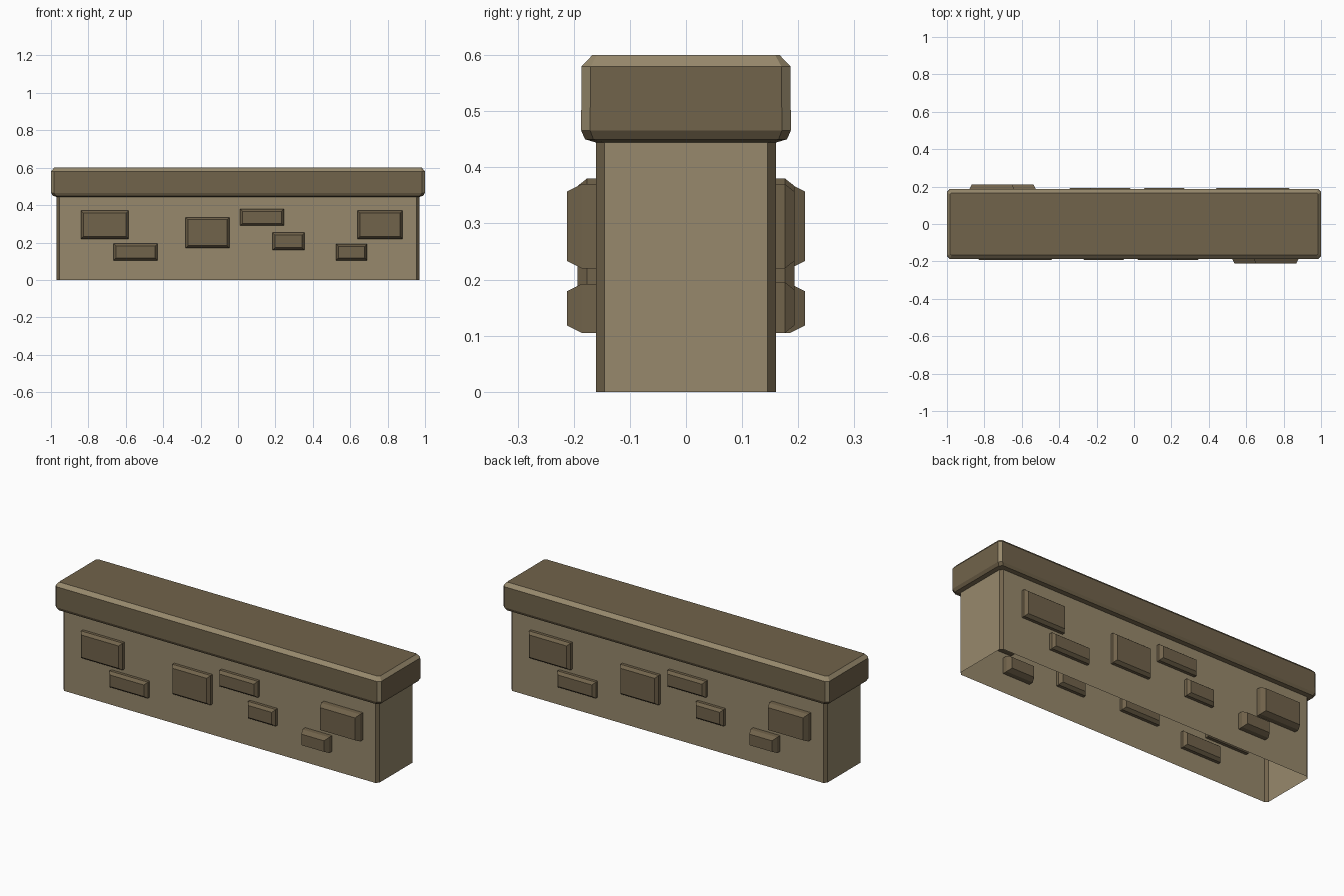
import bpy, bmesh

if "Cube" in bpy.data.objects:
    bpy.data.objects.remove(bpy.data.objects["Cube"])


def material(name, rgb):
    m = bpy.data.materials.new(name)
    m.diffuse_color = (*rgb, 1)
    m.use_nodes = True
    m.node_tree.nodes["Principled BSDF"].inputs["Base Color"].default_value = m.diffuse_color
    return m


LIGHT = material("light_stone", (0.31, 0.25, 0.15))
DARK = material("dark_stone", (0.165, 0.125, 0.07))


def loft(name, rings, cap_start, cap_end, mat_rule):
    """Skin a stack of closed rings; mat_rule(level, side) gives the slot."""
    bm = bmesh.new()
    vs = [[bm.verts.new(p) for p in ring] for ring in rings]
    n = len(vs[0])
    for k in range(len(vs) - 1):
        for i in range(n):
            j = (i + 1) % n
            f = bm.faces.new((vs[k][i], vs[k][j], vs[k + 1][j], vs[k + 1][i]))
            f.material_index = mat_rule(k, i)
    if cap_start:
        bm.faces.new(vs[0][::-1]).material_index = 1
    if cap_end:
        bm.faces.new(vs[-1]).material_index = 1
    bmesh.ops.recalc_face_normals(bm, faces=bm.faces)
    me = bpy.data.meshes.new(name)
    bm.to_mesh(me)
    bm.free()
    me.materials.append(LIGHT)
    me.materials.append(DARK)
    ob = bpy.data.objects.new(name, me)
    bpy.context.collection.objects.link(ob)
    return ob


def chamfered_rect(x, y, z, c):
    return [(x - c, -y, z), (x, -y + c, z), (x, y - c, z), (x - c, y, z),
            (-x + c, y, z), (-x, y - c, z), (-x, -y + c, z), (-x + c, -y, z)]


# Wall: hollow shell, open below, with dark chamfered corners
loft("wall", [chamfered_rect(0.97, 0.16, z, 0.015) for z in (0, 0.444)],
     False, False, lambda k, i: 1 if i % 2 == 0 else 0)

# Coping slab flaring out from the wall top, with a light worn upper edge
profile = [(0.97, 0.16, 0.444, 0.015), (0.99, 0.18, 0.45, 0.015),
           (1.0, 0.187, 0.466, 0.016), (1.0, 0.186, 0.58, 0.016),
           (0.983, 0.167, 0.6, 0.008)]
loft("coping", [chamfered_rect(*p) for p in profile], False, True,
     lambda k, i: 0 if k == 3 or (k == 2 and i % 2 == 0) else 1)

# Raised bricks: x range, z range, half depth; each straddles the wall skin
BRICKS = [(-0.84, -0.585, 0.22, 0.37, 0.033),
          (-0.665, -0.43, 0.105, 0.195, 0.033),
          (-0.28, -0.045, 0.17, 0.335, 0.033),
          (0.01, 0.245, 0.29, 0.38, 0.033),
          (0.185, 0.355, 0.16, 0.253, 0.033),
          (0.64, 0.88, 0.22, 0.37, 0.052),
          (0.525, 0.69, 0.105, 0.192, 0.052)]


def brick(name, x0, x1, z0, z1, d, s):
    def ring(y, e):
        pts = [(x0 + e, z0 + e), (x1 - e, z0 + e), (x1 - e, z1 - e), (x0 + e, z1 - e)]
        return [(s * x, s * (y - 0.16), z) for x, z in pts]
    loft(name, [ring(-d, 0.013), ring(-d * 0.5, 0), ring(d * 0.5, 0), ring(d, 0.013)],
         True, True, lambda k, i: 1)


# Back bricks are the front ones turned half way round
for n, b in enumerate(BRICKS, 1):
    brick(f"front_brick_{n}", *b, 1)
    brick(f"back_brick_{n}", *b, -1)
